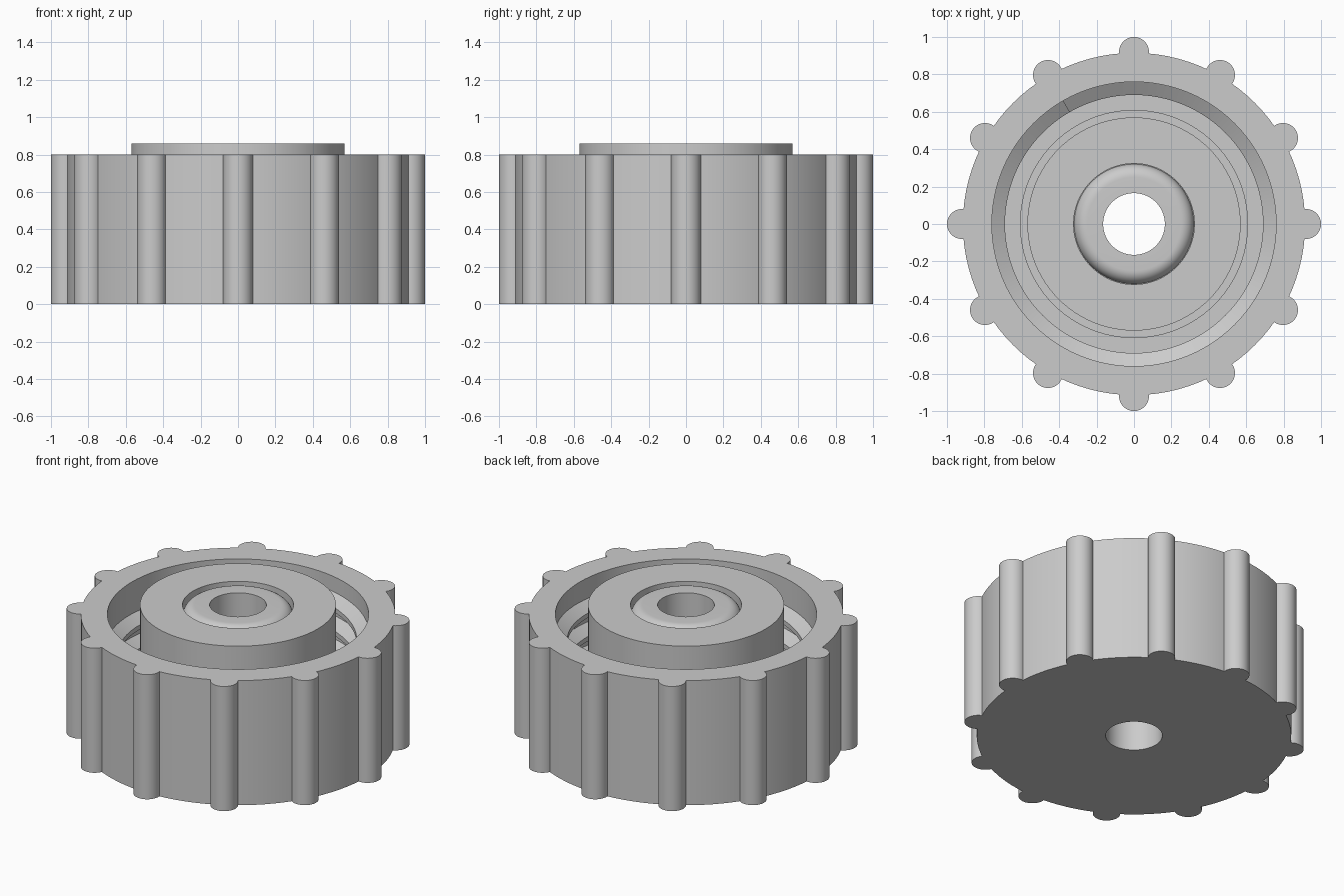
import bpy, bmesh
from math import sin, cos, pi, radians

cube = bpy.data.objects.get("Cube")
if cube:
    bpy.data.objects.remove(cube, do_unlink=True)

grey = bpy.data.materials.new("plain grey")
grey.use_nodes = True
grey.diffuse_color = (0.6, 0.6, 0.6, 1)
grey.node_tree.nodes["Principled BSDF"].inputs["Base Color"].default_value = (0.6, 0.6, 0.6, 1)

HEIGHT, BODY_R, BORE_R, CREST_R = 0.8, 0.915, 0.76, 0.69
BOSS_R, BOSS_TOP, HOLE_R = 0.57, 0.86, 0.165
FLOOR, SEGMENTS = 0.15, 96


def finish(name, bm, angle=30):
    """Turn a bmesh into a smooth-shaded grey object."""
    bmesh.ops.recalc_face_normals(bm, faces=bm.faces)
    mesh = bpy.data.meshes.new(name)
    bm.to_mesh(mesh)
    bm.free()
    mesh.materials.append(grey)
    obj = bpy.data.objects.new(name, mesh)
    bpy.context.collection.objects.link(obj)
    bpy.ops.object.select_all(action='DESELECT')
    obj.select_set(True)
    bpy.context.view_layer.objects.active = obj
    bpy.ops.object.shade_smooth_by_angle(angle=radians(angle))
    return obj


def sweep(bm, sections, closed):
    """Bridge successive closed cross-sections into a surface."""
    rings = [[bm.verts.new(p) for p in s] for s in sections]
    count = len(rings[0])
    pairs = list(zip(rings, rings[1:]))
    if closed:
        pairs.append((rings[-1], rings[0]))
    else:
        bm.faces.new(rings[0])
        bm.faces.new(rings[-1])
    for a, b in pairs:
        for i in range(count):
            j = (i + 1) % count
            bm.faces.new((a[i], a[j], b[j], b[i]))


def turned(profile, angle, lift=0):
    return [(r * cos(angle), r * sin(angle), z + lift) for r, z in profile]


# Cap body: outer wall, bore, stepped boss and rounded lip round the through hole
lip = 0.07
lip_arc = [(0.25 + lip * cos(a), BOSS_TOP - lip + lip * sin(a))
           for a in (pi / 2 * i / 10 for i in range(11))]
profile = [(HOLE_R, 0), (BODY_R, 0), (BODY_R, HEIGHT), (BORE_R, HEIGHT),
           (BORE_R, FLOOR), (0.61, FLOOR), (0.61, FLOOR + 0.04),
           (BOSS_R, FLOOR + 0.04), (BOSS_R, BOSS_TOP), (0.323, BOSS_TOP),
           (0.323, BOSS_TOP - lip)] + lip_arc + [(HOLE_R, BOSS_TOP)]
bm = bmesh.new()
sweep(bm, [turned(profile, 2 * pi * i / SEGMENTS) for i in range(SEGMENTS)], True)
finish("cap_body", bm)

# Internal screw thread, descending clockwise from its upper end
pitch, turns, top_z = 0.15, 3, 0.66
section = [(BORE_R + 0.01, -0.06), (BORE_R, -0.06), (CREST_R, -0.015),
           (CREST_R, 0.015), (BORE_R, 0.06), (BORE_R + 0.01, 0.06)]
bm = bmesh.new()
steps = turns * SEGMENTS
sweep(bm, [turned(section, radians(120) - 2 * pi * i / SEGMENTS,
                  top_z - pitch * i / SEGMENTS) for i in range(steps + 1)], False)
finish("screw_thread", bm)

# Twelve rounded grip ribs
for k in range(12):
    a = k * pi / 6
    bm = bmesh.new()
    outline = []
    for i in range(25):
        t = radians(-102 + 204 * i / 24)
        x, y = 0.92 + 0.08 * cos(t), 0.08 * sin(t)
        outline.append((x * cos(a) - y * sin(a), x * sin(a) + y * cos(a)))
    sweep(bm, [[(x, y, z) for x, y in outline] for z in (0, HEIGHT)], False)
    finish(f"grip_rib_{k + 1}", bm)
